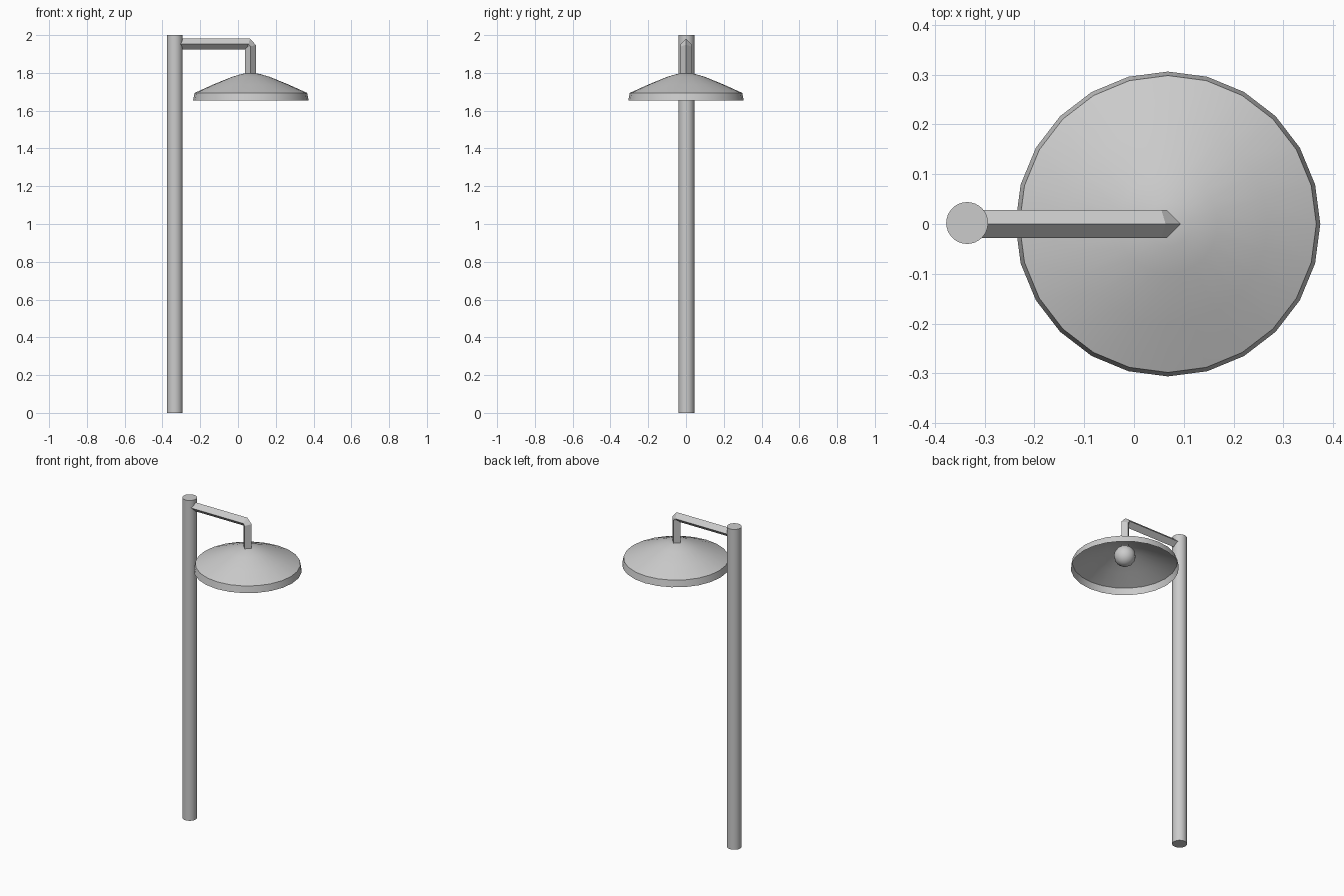
import bpy, bmesh
from math import sin, cos, pi, radians

if "Cube" in bpy.data.objects:
    bpy.data.objects.remove(bpy.data.objects["Cube"])

CX = 0.068  # lamp axis


def mesh_object(name, rings, smooth=True, cap=False):
    """Skin a list of equal-length vertex rings."""
    bm = bmesh.new()
    loops = [[bm.verts.new(p) for p in ring] for ring in rings]
    n = len(loops[0])
    for a, b in zip(loops, loops[1:]):
        for i in range(n):
            bm.faces.new((a[i], a[(i + 1) % n], b[(i + 1) % n], b[i]))
    if cap:
        bm.faces.new(loops[0])
        bm.faces.new(loops[-1])
    bmesh.ops.remove_doubles(bm, verts=bm.verts, dist=1e-5)
    bmesh.ops.recalc_face_normals(bm, faces=bm.faces)
    me = bpy.data.meshes.new(name)
    bm.to_mesh(me)
    bm.free()
    ob = bpy.data.objects.new(name, me)
    bpy.context.collection.objects.link(ob)
    if smooth:
        smooth_by_angle(ob)
    return ob


def smooth_by_angle(ob):
    bpy.ops.object.select_all(action='DESELECT')
    bpy.context.view_layer.objects.active = ob
    ob.select_set(True)
    bpy.ops.object.shade_smooth_by_angle(angle=radians(30))


def circle(x, y, z, r, n):
    return [(x + r * cos(2 * pi * i / n), y + r * sin(2 * pi * i / n), z) for i in range(n)]


# Upright pole
mesh_object("pole", [circle(-0.335, 0.002, z, 0.042, 32) for z in (0, 2)], cap=True)

# Thin open shade: domed top with a short flared rim
profile = [(0.306, 1.653), (0.298, 1.694), (0.20, 1.738), (0.10, 1.779), (0.045, 1.795), (0, 1.80)]
mesh_object("lamp_shade", [circle(CX, 0, z, r, 24) for r, z in profile])

# Diamond-section bracket: out from the pole, then down to the shade
R = 0.028
path = [(-0.335, 1.953, 0, 1), (0.055, 1.953, 0.3, 1.0),
        (0.066, 1.940, 1.0, 0.3), (0.066, 1.785, 1, 0)]
bracket = [[(x + nx * R, 0, z + nz * R), (x, R, z), (x - nx * R, 0, z - nz * R), (x, -R, z)]
           for x, z, nx, nz in path]
mesh_object("bracket_arm", bracket, smooth=False, cap=True)

# Bulb under the shade
bpy.ops.mesh.primitive_uv_sphere_add(segments=12, ring_count=8, radius=0.062, location=(CX, 0, 1.732))
bulb = bpy.context.object
bulb.name = "bulb"
smooth_by_angle(bulb)
